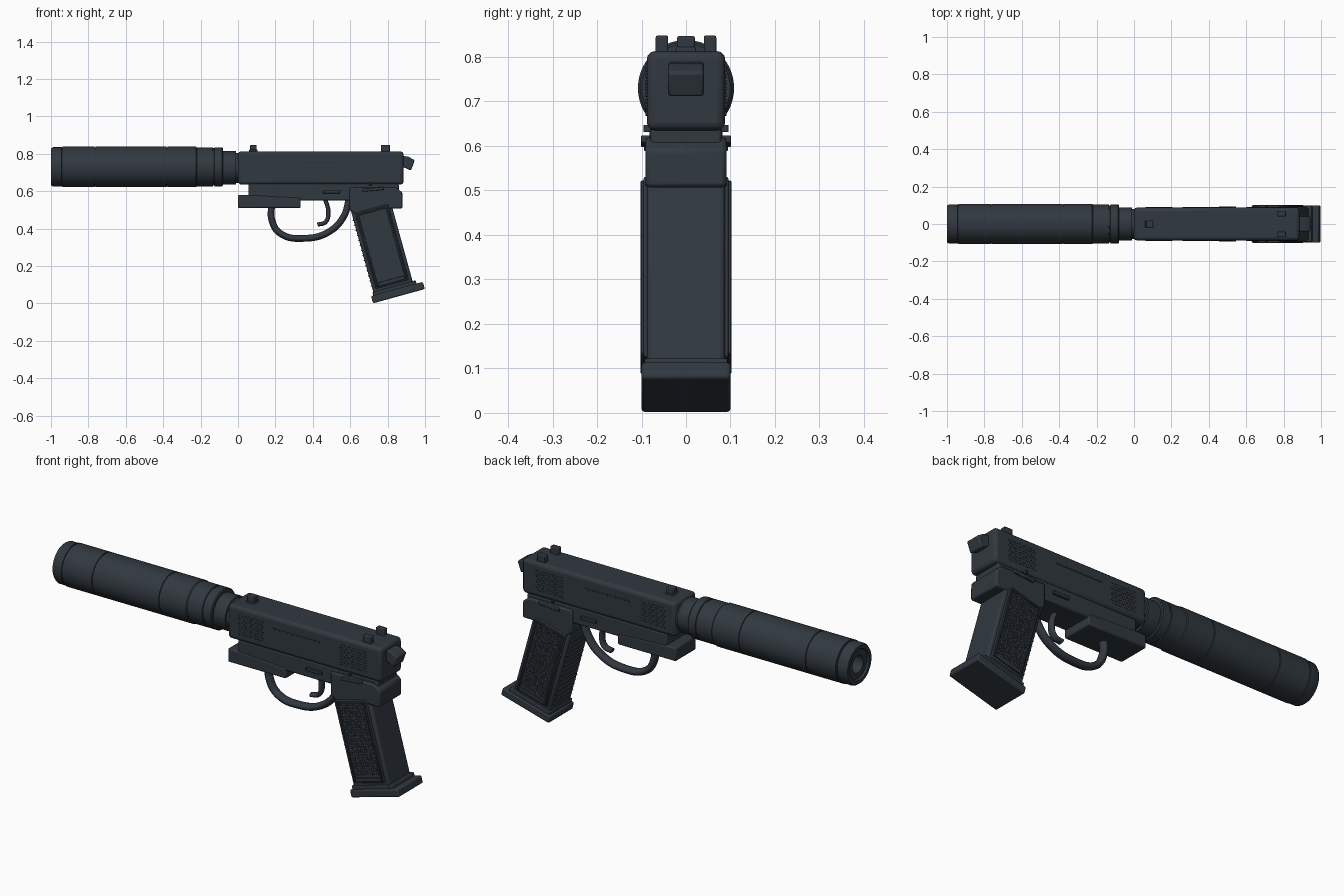
import bpy, bmesh, math, random
from mathutils import Vector, Matrix

random.seed(4)
cube = bpy.data.objects.get("Cube")
if cube:
    bpy.data.objects.remove(cube, do_unlink=True)

COLOUR = (0.030, 0.040, 0.050, 1)
gunmetal = bpy.data.materials.new("dark_slate")
gunmetal.use_nodes = True
gunmetal.diffuse_color = COLOUR
shader = gunmetal.node_tree.nodes["Principled BSDF"]
shader.inputs["Base Color"].default_value = COLOUR
shader.inputs["Roughness"].default_value = 0.6


def finish(name, bm, bevel=0.0, segments=2):
    """Turn a bmesh into a shaded object with an optional bevel."""
    bmesh.ops.recalc_face_normals(bm, faces=bm.faces)
    mesh = bpy.data.meshes.new(name)
    bm.to_mesh(mesh)
    bm.free()
    mesh.materials.append(gunmetal)
    obj = bpy.data.objects.new(name, mesh)
    bpy.context.collection.objects.link(obj)
    if bevel:
        mod = obj.modifiers.new("Bevel", "BEVEL")
        mod.width, mod.segments, mod.limit_method = bevel, segments, "ANGLE"
    bpy.ops.object.select_all(action="DESELECT")
    obj.select_set(True)
    bpy.context.view_layer.objects.active = obj
    bpy.ops.object.shade_smooth_by_angle(angle=math.radians(35))
    return obj


def add_prism(bm, pts, y0, y1):
    """Extrude a side outline across the width."""
    face = bm.faces.new([bm.verts.new((x, y0, z)) for x, z in pts])
    ext = bmesh.ops.extrude_face_region(bm, geom=[face])["geom"]
    moved = [v for v in ext if isinstance(v, bmesh.types.BMVert)]
    bmesh.ops.translate(bm, verts=moved, vec=(0, y1 - y0, 0))


def prism(name, pts, y0, y1, bevel=0.005, segments=2):
    bm = bmesh.new()
    add_prism(bm, pts, y0, y1)
    return finish(name, bm, bevel, segments)


def rect(x0, x1, z0, z1):
    return [(x0, z0), (x1, z0), (x1, z1), (x0, z1)]


def lathe(name, profile, z, steps=64):
    """Spin (x, radius) points around the barrel axis."""
    bm = bmesh.new()
    verts = [bm.verts.new((x, 0, z + r)) for x, r in profile]
    edges = [bm.edges.new(pair) for pair in zip(verts, verts[1:])]
    bmesh.ops.spin(bm, geom=verts + edges, cent=(0, 0, z), axis=(1, 0, 0),
                   angle=math.tau, steps=steps)
    bmesh.ops.remove_doubles(bm, verts=bm.verts, dist=1e-5)
    return finish(name, bm)


def rod(name, path, radius, flat=1.0):
    """Smooth bar following a side-view path."""
    curve = bpy.data.curves.new(name, "CURVE")
    curve.dimensions, curve.bevel_depth, curve.bevel_resolution = "3D", radius, 3
    curve.use_fill_caps = True
    spline = curve.splines.new("BEZIER")
    spline.bezier_points.add(len(path) - 1)
    for p, (x, z) in zip(spline.bezier_points, path):
        p.co = (x, 0, z)
        p.handle_left_type = p.handle_right_type = "AUTO"
    obj = bpy.data.objects.new(name, curve)
    obj.scale.y = flat
    curve.materials.append(gunmetal)
    bpy.context.collection.objects.link(obj)


# Suppressor with seam grooves, chamfered cap and a blind bore
AXIS, R = 0.73, 0.108
profile = [(-0.9, 0), (-0.9, 0.045), (-0.99, 0.045), (-0.99, 0.075),
           (-1.0, 0.08), (-1.0, 0.098), (-0.99, 0.105), (-0.945, 0.105)]
for seam in (-0.94, -0.765, -0.38):
    profile += [(seam - 0.003, R), (seam - 0.002, R - 0.004),
                (seam + 0.002, R - 0.004), (seam + 0.003, R)]
profile += [(-0.225, R), (-0.22, 0.104), (-0.135, 0.104), (-0.133, 0.1),
            (-0.127, 0.1), (-0.125, 0.104), (-0.085, 0.104), (-0.08, 0.099),
            (-0.08, 0)]
lathe("suppressor", profile, AXIS)
lathe("barrel_collar", [(-0.09, 0), (-0.09, 0.089), (-0.012, 0.089),
                        (-0.01, 0.08), (0.03, 0.08), (0.03, 0)], 0.725)

# Slide and its details
prism("slide", rect(0, 0.885, 0.635, 0.813), -0.088, 0.088, 0.018, 3)
prism("hammer", [(0.87, 0.735), (0.925, 0.71), (0.945, 0.765), (0.91, 0.785),
                 (0.87, 0.79)], -0.04, 0.04, 0.006)
prism("front_sight_base", rect(0.06, 0.105, 0.8, 0.822), -0.022, 0.022, 0.003)
prism("front_sight", rect(0.065, 0.1, 0.815, 0.847), -0.02, 0.02, 0.004)

for side, label in ((-1, "right"), (1, "left")):
    def side_plate(name, pts, inner, outer, bevel=0.002):
        prism(f"{label}_{name}", pts, side * inner, side * outer, bevel)

    side_plate("rear_sight", rect(0.765, 0.812, 0.8, 0.848), 0.04, 0.068, 0.004)
    side_plate("slide_groove_strip", rect(0.26, 0.53, 0.751, 0.757), 0.085, 0.09, 0.001)
    side_plate("frame_catch", rect(0.455, 0.545, 0.588, 0.604), 0.08, 0.094)
    side_plate("safety_lever", [(0.665, 0.597), (0.78, 0.607), (0.78, 0.624),
                                (0.665, 0.614)], 0.08, 0.101, 0.003)
    side_plate("pin", rect(0.7, 0.713, 0.631, 0.647), 0.08, 0.096)

    # Staggered grip dots on the slide
    bm = bmesh.new()
    for start, columns in ((0.065, 9), (0.65, 10)):
        for row in range(8):
            for col in range(columns):
                x = start + col * 0.016 + (row % 2) * 0.008
                spot = Matrix.Translation((x, side * 0.088, 0.672 + row * 0.0143))
                bmesh.ops.create_cone(
                    bm, cap_ends=True, segments=6, radius1=0.005, radius2=0.005,
                    depth=0.005, matrix=spot @ Matrix.Rotation(math.pi / 2, 4, "X"))
    finish(f"{label}_slide_dots", bm)

# Frame, accessory rail and tang
prism("frame", rect(0.055, 0.64, 0.55, 0.64), -0.082, 0.082, 0.008)
prism("rail_block", [(0, 0.51), (0.335, 0.51), (0.335, 0.565), (0.06, 0.58),
                     (0, 0.58)], -0.085, 0.085, 0.007)
prism("frame_tang", rect(0.59, 0.86, 0.58, 0.64), -0.08, 0.08, 0.008)
prism("grip_shoulder", [(0.595, 0.5), (0.63, 0.475), (0.82, 0.507), (0.88, 0.507),
                        (0.88, 0.592), (0.845, 0.62), (0.595, 0.62)],
      -0.091, 0.091, 0.009)

# Trigger and guard
rod("trigger_guard", [(0.18, 0.53), (0.18, 0.45), (0.225, 0.375), (0.36, 0.348),
                      (0.49, 0.385), (0.565, 0.465), (0.595, 0.56)], 0.018, 1.3)
rod("trigger", [(0.465, 0.56), (0.483, 0.49), (0.468, 0.435), (0.425, 0.421)],
    0.012, 1.6)

# Raked grip: u runs front to back, v runs down the handle
RAKE = math.radians(15.4)


def grip_point(u, v):
    return (0.605 + u * math.cos(RAKE) + v * math.sin(RAKE),
            0.49 + u * math.sin(RAKE) - v * math.cos(RAKE))


def grip_rect(u0, u1, v0, v1):
    return [grip_point(u, v) for u, v in ((u0, v0), (u1, v0), (u1, v1), (u0, v1))]


prism("grip", grip_rect(0, 0.218, -0.02, 0.47), -0.088, 0.088, 0.012, 3)
prism("base_plate", grip_rect(-0.017, 0.27, 0.463, 0.503), -0.1, 0.1, 0.007)
prism("base_plate_collar", grip_rect(-0.005, 0.235, 0.445, 0.468), -0.093, 0.093, 0.004)

# Finger ridges along the front strap
bm = bmesh.new()
for i in range(14):
    v = 0.04 + i * 0.028
    add_prism(bm, [grip_point(0.006, v), grip_point(-0.006, v + 0.007),
                   grip_point(0.006, v + 0.016)], -0.075, 0.075)
finish("front_strap_ridges", bm)

# Stippled side panels inside raised borders
for side, label in ((-1, "right"), (1, "left")):
    prism(f"{label}_grip_panel", grip_rect(0.018, 0.2, 0.012, 0.432),
          side * 0.08, side * 0.095, 0.004)
    bm = bmesh.new()
    for bounds in ((0.024, 0.034, 0.02, 0.424), (0.184, 0.194, 0.02, 0.424),
                   (0.034, 0.184, 0.02, 0.03), (0.034, 0.184, 0.404, 0.424)):
        add_prism(bm, grip_rect(*bounds), side * 0.09, side * 0.102)
    finish(f"{label}_panel_border", bm, 0.002, 1)
    bm = bmesh.new()
    for row in range(26):
        for col in range(11):
            u = 0.044 + col * 0.013 + random.uniform(-0.003, 0.003)
            v = 0.042 + row * 0.0138 + random.uniform(-0.003, 0.003)
            s = random.uniform(0.003, 0.005)
            add_prism(bm, grip_rect(u - s, u + s, v - s, v + s),
                      side * 0.094, side * 0.0985)
    finish(f"{label}_panel_stipple", bm)
